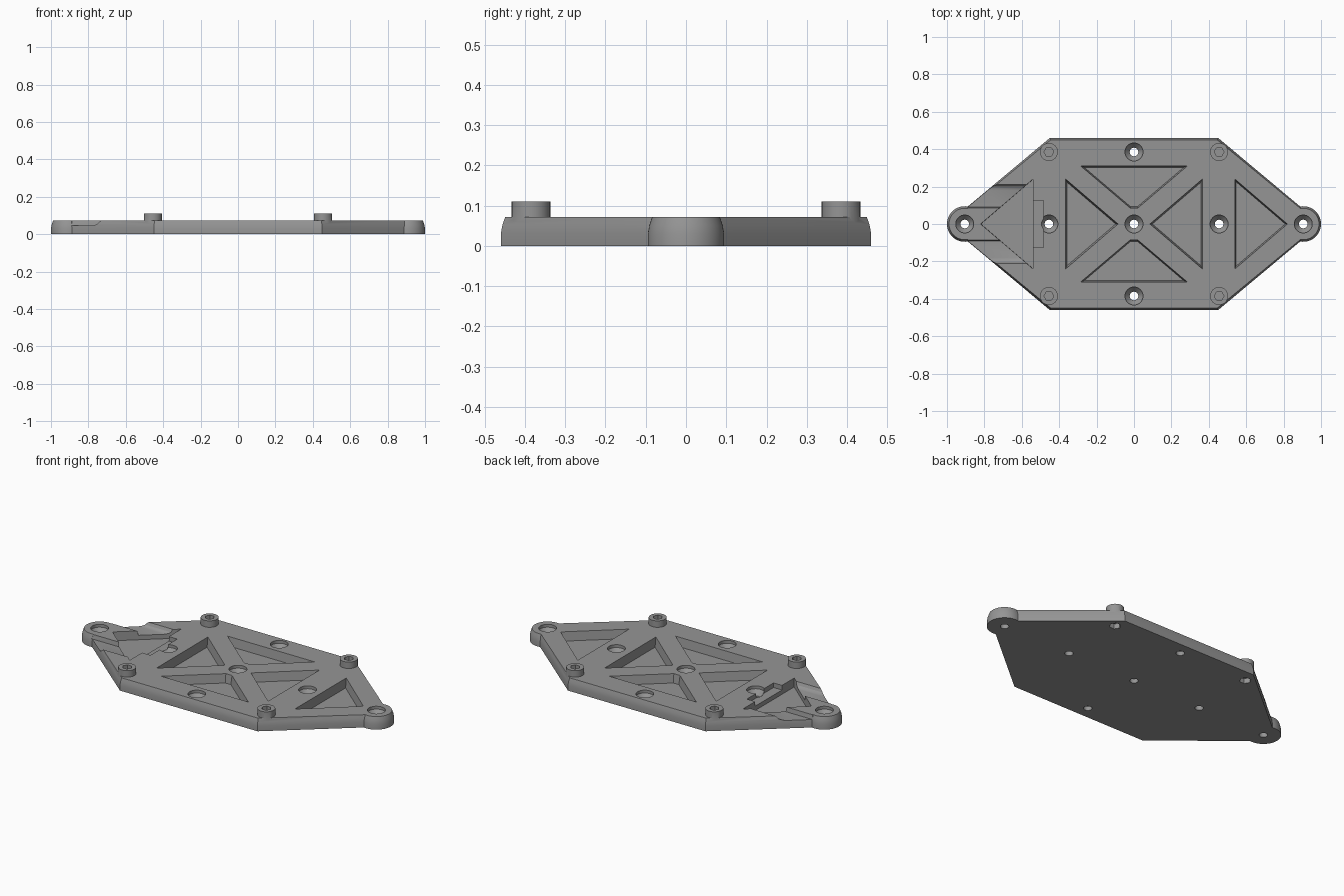
import bpy, bmesh, math

if "Cube" in bpy.data.objects:
    bpy.data.objects.remove(bpy.data.objects["Cube"])

grey = bpy.data.materials.new("mid_grey")
grey.diffuse_color = (0.3, 0.3, 0.3, 1)
grey.use_nodes = True
grey.node_tree.nodes["Principled BSDF"].inputs["Base Color"].default_value = grey.diffuse_color


def loft(name, rings):
    """Closed solid through matching rings of 3D points."""
    bm = bmesh.new()
    vs = [[bm.verts.new(p) for p in r] for r in rings]
    n = len(rings[0])
    for a, b in zip(vs, vs[1:]):
        for i in range(n):
            j = (i + 1) % n
            bm.faces.new((a[i], a[j], b[j], b[i]))
    bm.faces.new(vs[0][::-1])
    bm.faces.new(vs[-1])
    bmesh.ops.recalc_face_normals(bm, faces=bm.faces)
    me = bpy.data.meshes.new(name)
    bm.to_mesh(me)
    bm.free()
    ob = bpy.data.objects.new(name, me)
    bpy.context.collection.objects.link(ob)
    me.materials.append(grey)
    return ob


def circle(x, y, z, r, n=32):
    return [(x + r * math.cos(math.tau * i / n), y + r * math.sin(math.tau * i / n), z)
            for i in range(n)]


def turned(name, x, y, steps, n=32):
    return loft(name, [circle(x, y, z, r, n) for z, r in steps])


def outline(inset, z):
    """Long hexagon with a round lug at each end."""
    half = [(0.45 - 0.4 * inset, -0.46 + inset, z)]
    for i in range(25):
        a = math.radians(-100 + 200 * i / 24)
        r = 0.095 - inset
        half.append((0.905 + r * math.cos(a), r * math.sin(a), z))
    half.append((0.45 - 0.4 * inset, 0.46 - inset, z))
    return half + [(-x, -y, z) for x, y, z in half]


# Plate with softly tapered rim
plate = loft("base_plate", [outline(i, z) for i, z in
                            ((0, 0), (0, 0.03), (0.004, 0.052), (0.011, 0.072))])


def apply_bool(tool, op='DIFFERENCE'):
    mod = plate.modifiers.new(op, 'BOOLEAN')
    mod.operation, mod.solver, mod.object = op, 'EXACT', tool
    bpy.context.view_layer.objects.active = plate
    bpy.ops.object.modifier_apply(modifier=mod.name)
    bpy.data.objects.remove(tool)


# Corner bosses with hexagonal sockets
corners = [(sx * 0.455, sy * 0.385) for sx in (-1, 1) for sy in (-1, 1)]
for x, y in corners:
    apply_bool(turned("boss", x, y, ((0.04, 0.048), (0.11, 0.048))), 'UNION')
for x, y in corners:
    apply_bool(turned("socket", x, y, ((0.06, 0.026), (0.15, 0.026)), 6))
    if y > 0:  # nut pockets underneath the rear bosses
        apply_bool(turned("nut_pocket", x, y, ((-0.05, 0.032), (0.03, 0.032)), 6))


# Triangular weight-saving pockets with drafted walls
def pocket(pts, floor=0.02, draft=0.93):
    cx = sum(p[0] for p in pts) / len(pts)
    cy = sum(p[1] for p in pts) / len(pts)

    def ring(k, z):
        return [(cx + (x - cx) * k, cy + (y - cy) * k, z) for x, y in pts]
    apply_bool(loft("pocket", [ring(draft, floor), ring(1, 0.072), ring(1, 0.2)]))


for s in (-1, 1):
    pocket([(-0.285, s * 0.31), (0.285, s * 0.31), (0.02, s * 0.085), (-0.02, s * 0.085)])
    pocket([(s * 0.365, -0.24), (s * 0.365, 0.24), (s * 0.085, 0)])
    pocket([(s * 0.54, -0.24), (s * 0.54, 0.24), (s * 0.82, 0)], draft=0.94 if s > 0 else 0.99)

# Twin grooves running out through the left slanted sides
groove = [(0.086, 0.15), (0.086, 0.072), (0.09, 0.046), (0.18, 0.046), (0.194, 0.049),
          (0.204, 0.056), (0.212, 0.072), (0.212, 0.15)]
for s in (-1, 1):
    apply_bool(loft("groove", [[(x, s * y, z) for y, z in groove] for x in (-0.893, -0.577)]))

# Rectangular slot beside the left pocket
slot = [(-0.56, -0.125), (-0.485, -0.125), (-0.485, 0.125), (-0.56, 0.125)]
apply_bool(loft("slot", [[(x, y, z) for x, y in slot] for z in (0.045, 0.2)]))

# Countersunk screw holes
holes = [(x, 0) for x in (-0.905, -0.455, 0, 0.455, 0.905)] + [(0, 0.385), (0, -0.385)]
for x, y in holes:
    apply_bool(turned("screw_hole", x, y,
                      ((-0.05, 0.023), (0.025, 0.023), (0.055, 0.048), (0.2, 0.048))))

# Smooth curves, crisp edges
bpy.ops.object.select_all(action='DESELECT')
plate.select_set(True)
bpy.context.view_layer.objects.active = plate
bpy.ops.object.shade_smooth_by_angle(angle=math.radians(25))
